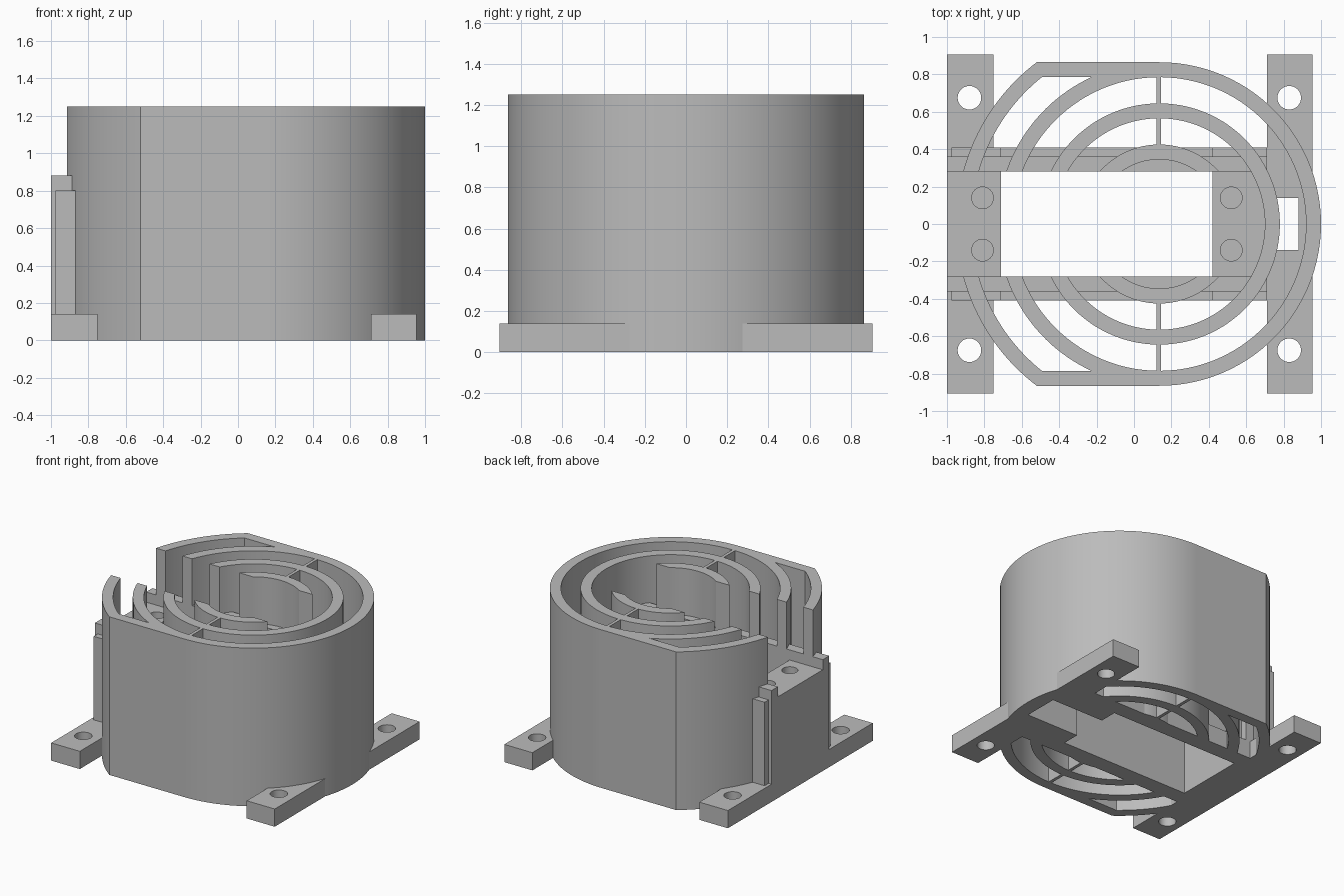
import bpy
import bmesh
from math import asin, cos, sin, pi
from mathutils import Matrix

cube = bpy.data.objects.get("Cube")
if cube:
    bpy.data.objects.remove(cube, do_unlink=True)

grey = bpy.data.materials.new("plain_grey")
grey.use_nodes = True
COLOUR = (0.5, 0.5, 0.5, 1)
grey.diffuse_color = COLOUR
grey.node_tree.nodes["Principled BSDF"].inputs["Base Color"].default_value = COLOUR

CX = 0.135      # shared centre of the rings
TOP = 1.25      # height of the rings
WALL = 0.08     # ring thickness
GAP = 0.28      # half width of the central channel
FLAT = 0.865    # half depth of the housing


def finish(name, bm):
    bmesh.ops.recalc_face_normals(bm, faces=bm.faces)
    mesh = bpy.data.meshes.new(name)
    bm.to_mesh(mesh)
    bm.free()
    obj = bpy.data.objects.new(name, mesh)
    bpy.context.collection.objects.link(obj)
    mesh.materials.append(grey)
    return obj


def prism(name, outline, z0=0, z1=TOP):
    """Extrude a flat outline upward."""
    bm = bmesh.new()
    face = bm.faces.new([bm.verts.new((x, y, z0)) for x, y in outline])
    geom = bmesh.ops.extrude_face_region(bm, geom=[face])["geom"]
    bmesh.ops.translate(bm, vec=(0, 0, z1 - z0),
                        verts=[v for v in geom if isinstance(v, bmesh.types.BMVert)])
    return finish(name, bm)


def box(name, x0, x1, y0, y1, z0, z1):
    return prism(name, [(x0, y0), (x1, y0), (x1, y1), (x0, y1)], z0, z1)


def cylinder(name, x, y, z, r, depth):
    bm = bmesh.new()
    bmesh.ops.create_cone(bm, cap_ends=True, segments=32, radius1=r, radius2=r,
                          depth=depth, matrix=Matrix.Translation((x, y, z)))
    return finish(name, bm)


def cut(obj, cutters):
    for c in cutters:
        c.hide_render = True
        mod = obj.modifiers.new("cut", "BOOLEAN")
        mod.operation, mod.solver, mod.object = "DIFFERENCE", "EXACT", c
        bpy.context.view_layer.objects.active = obj
        bpy.ops.object.modifier_apply(modifier=mod.name)
        bpy.data.objects.remove(c, do_unlink=True)


def arc(r, a0, a1, n=96):
    return [(CX + r * cos(a0 + (a1 - a0) * i / n), r * sin(a0 + (a1 - a0) * i / n))
            for i in range(n + 1)]


def cable_slot():
    return box("cable_slot_cutter", 0.40, 0.88, -0.14, 0.14, -0.1, 0.28)


smooth = []

# Two rings opening onto the channel at the right-hand end
for name, r in (("outer_ring", FLAT), ("middle_ring", 0.645)):
    a, b = pi - asin(GAP / r), pi - asin(GAP / (r - WALL))
    ring = prism(name, arc(r, -a, a) + arc(r - WALL, b, -b))
    if name == "middle_ring":
        cut(ring, [cable_slot()])
    smooth.append(ring)

for side, s in (("back", 1), ("front", -1)):
    # Inner ring halves
    r = 0.425
    a, b = asin(GAP / r), asin(GAP / (r - WALL))
    pts = arc(r, a, pi - a, 48) + arc(r - WALL, pi - b, b, 48)
    smooth.append(prism(side + "_inner_ring", [(x, s * y) for x, y in pts]))

    # Wide end wall that runs into the flat side
    r, q = 1.085, 1.005
    pts = arc(r, pi - asin(GAP / r), pi - asin(FLAT / r), 32)
    pts += [(CX, FLAT), (CX, FLAT - WALL)]
    pts += arc(q, pi - asin((FLAT - WALL) / q), pi - asin(GAP / q), 32)
    smooth.append(prism(side + "_end_wall", [(x, s * y) for x, y in pts]))

    # Thin spokes between the rings
    for label, y0, y1 in (("inner", 0.42, 0.57), ("outer", 0.64, 0.79)):
        box(f"{side}_{label}_spoke", 0.12, 0.145, *sorted((s * y0, s * y1)), 0, TOP)

    # Pocket side wall with thicker ribs at the ends and a low rail between
    def strip(name, x0, x1, y0, y1, h):
        return box(f"{side}_{name}", x0, x1, *sorted((s * y0, s * y1)), 0, h)
    strip("pocket_wall", -1, 0.71, GAP, 0.36, 0.88)
    strip("right_rib", -0.975, -0.71, 0.35, 0.41, 0.80)
    strip("left_rib", 0.42, 0.71, 0.35, 0.41, 0.80)
    strip("low_rail", -0.71, 0.42, 0.35, 0.41, 0.14)

# Mounting blocks at each end of the pocket, with blind screw holes
for name, x0, x1, hx in (("right_block", -1, -0.71, -0.81), ("left_block", 0.42, 0.71, 0.52)):
    block = box(name, x0, x1, -GAP, GAP, 0, 0.80)
    cut(block, [cylinder("screw_cutter", hx, y, 0.75, 0.058, 0.5) for y in (-0.14, 0.14)])
    if name == "left_block":
        cut(block, [cable_slot()])
    smooth.append(block)

# Base bars with bolt holes
for name, x0, x1, hx in (("right_base_bar", -1, -0.75, -0.88), ("left_base_bar", 0.71, 0.955, 0.83)):
    bar = box(name, x0, x1, -0.905, 0.905, 0, 0.14)
    cut(bar, [cylinder("bolt_cutter", hx, y, 0.07, 0.063, 0.4) for y in (-0.675, 0.675)])
    if name == "left_base_bar":
        cut(bar, [cable_slot()])
    smooth.append(bar)

# Smooth the round walls while keeping edges sharp
bpy.ops.object.select_all(action="DESELECT")
for obj in smooth:
    obj.select_set(True)
bpy.context.view_layer.objects.active = smooth[0]
bpy.ops.object.shade_smooth_by_angle(angle=pi / 6)
bpy.ops.object.select_all(action="DESELECT")
